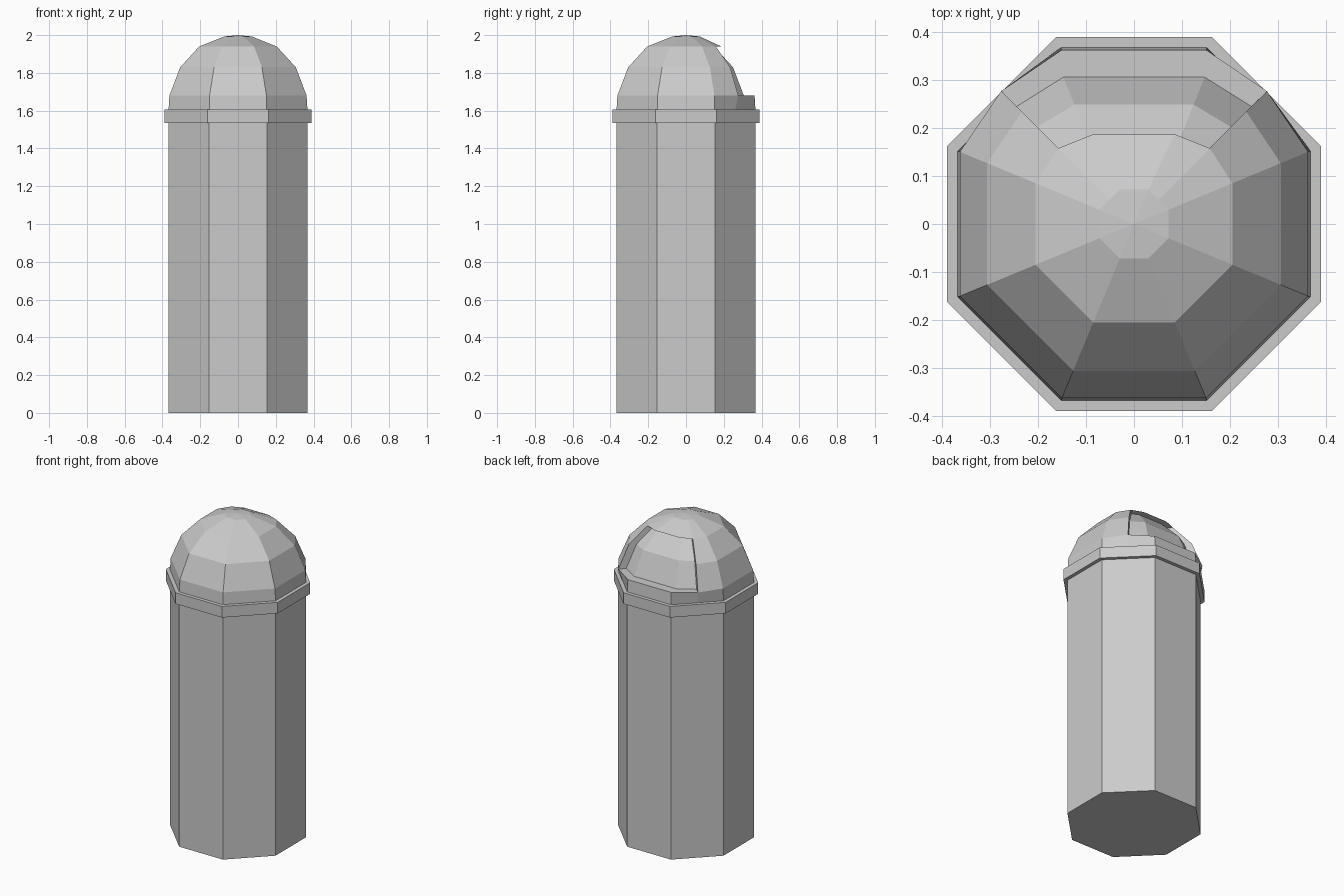
import bpy, bmesh
from math import cos, sin, radians, pi

if "Cube" in bpy.data.objects:
    bpy.data.objects.remove(bpy.data.objects["Cube"])

C = cos(pi / 8)  # flat distance -> corner radius


def prism(name, flat, z0, z1):
    bpy.ops.mesh.primitive_cylinder_add(vertices=8, radius=flat / C, depth=z1 - z0,
                                        location=(0, 0, (z0 + z1) / 2),
                                        rotation=(0, 0, pi / 8))
    bpy.context.object.name = name


# Eight-sided tower and collar
prism("tower_body", 0.368, 0, 1.6)
prism("collar", 0.39, 1.535, 1.605)

# Dome: octagon corners plus one extra corner at each side of the rear opening
ANGLES = [45, 67.5, 112.5, 135, 157.5, 202.5, 247.5, 292.5, 337.5, 22.5]
bm = bmesh.new()


def ring(flat, z, diag=None, back=None):
    r = flat / C
    pts = []
    for a in ANGLES:
        x, y = r * cos(radians(a)), r * sin(radians(a))
        if a in (45, 135) and diag:
            x, y = (diag if a == 45 else -diag), diag
        if a in (67.5, 112.5) and back:
            y = back
        pts.append(bm.verts.new((x, y, z)))
    return pts


def bridge(lo, hi, indices):
    for i in indices:
        j = (i + 1) % len(lo)
        bm.faces.new((lo[i], lo[j], hi[j], hi[i]))


base = ring(0.368, 1.6, diag=0.26)
sill = ring(0.363, 1.68, diag=0.277)
mid = ring(0.306, 1.83)
lip = ring(0.205, 1.94, diag=0.158, back=0.187)
cap = ring(0.072, 1.993, diag=0.051)
apex = bm.verts.new((0, 0, 2))

shell = range(3, 10)   # everything except the rear opening
bridge(base, sill, range(10))
bridge(sill, mid, shell)
bridge(mid, lip, shell)
bridge(lip, cap, range(10))
for i in range(10):
    bm.faces.new((cap[i], cap[(i + 1) % 10], apex))


# Recessed rear panel with sill, jambs and overhanging lip
def inset(src):
    out = []
    for k, v in enumerate(src[:4]):
        x, y, z = v.co
        if k in (0, 3):
            d = y - 0.032
            out.append(bm.verts.new((d if x > 0 else -d, d, z)))
        else:
            out.append(bm.verts.new((x * 0.98, y - (0.04 if src is lip else 0.057), z)))
    return out


sill_in, mid_in, lip_in = inset(sill), inset(mid), inset(lip)
bridge(sill, sill_in, range(3))
bridge(sill_in, mid_in, range(3))
bridge(mid_in, lip_in, range(3))
bridge(lip_in, lip, range(3))
for k in (0, 3):
    bm.faces.new((sill[k], sill_in[k], mid_in[k], mid[k]))
    bm.faces.new((mid[k], mid_in[k], lip_in[k], lip[k]))
bm.faces.new(base[::-1])
bmesh.ops.recalc_face_normals(bm, faces=bm.faces)

mesh = bpy.data.meshes.new("dome")
bm.to_mesh(mesh)
bm.free()
bpy.context.collection.objects.link(bpy.data.objects.new("dome", mesh))
